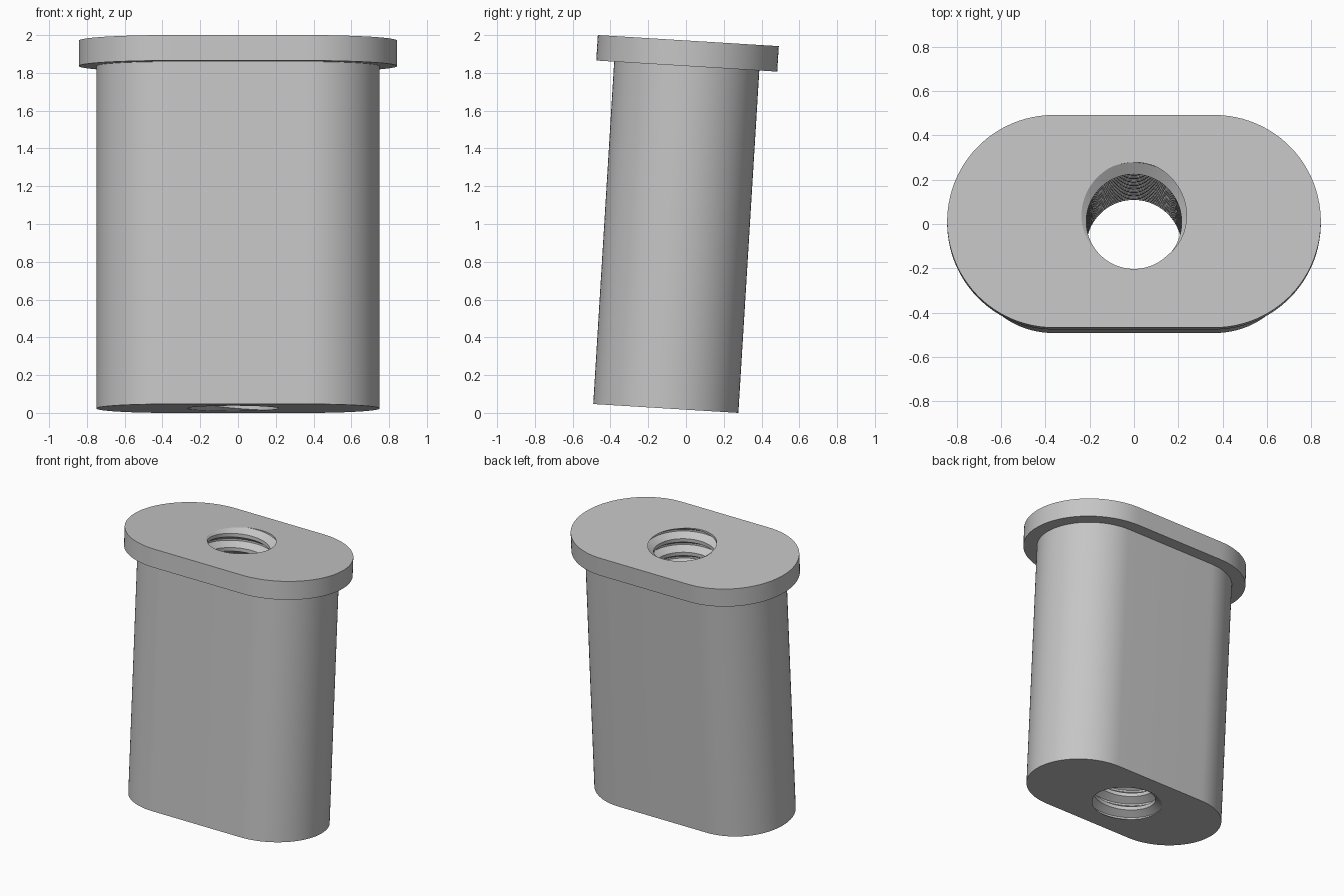
import bpy, bmesh, math
from mathutils import Matrix

if "Cube" in bpy.data.objects:
    bpy.data.objects.remove(bpy.data.objects["Cube"])

N = 96                      # points around every ring
TILT = math.radians(3.5)    # whole part leans toward +y
L = 1.951                   # length along its own axis
FLANGE = 0.135              # flange thickness
PITCH = L / 18.75
R_MINOR, R_MAJOR = 0.215, 0.266
TAU = 2 * math.pi


def slot(z, half_len, r):
    """Stadium-shaped ring: two half circles joined by straight sides."""
    n, pts = N // 2, []
    for side in (1, -1):
        for i in range(n):
            a = -math.pi / 2 + math.pi * i / (n - 1) + (0 if side == 1 else math.pi)
            pts.append((side * half_len + r * math.cos(a), r * math.sin(a), z))
    return pts


def thread_point(a, z):
    """Point on the V thread, with flat crests and roots."""
    u = (z / PITCH - a / TAU) % 1.0
    depth = min(1, max(0, (0.375 - abs(u - 0.5)) / 0.3125))
    r = R_MINOR + (R_MAJOR - R_MINOR) * depth
    return (r * math.cos(a), r * math.sin(a), z)


def loft(bm, rings, closed):
    rows = [[bm.verts.new(p) for p in ring] for ring in rings]
    for lo, hi in zip(rows, rows[1:]):
        n = len(lo)
        for i in range(n if closed else n - 1):
            j = (i + 1) % n
            bm.faces.new((lo[i], lo[j], hi[j], hi[i]))


bm = bmesh.new()
angles = [-math.pi / 2 + TAU * (i + 0.5) / N for i in range(N + 1)]

# outside: bottom face, slot body, flange and top face
loft(bm, [
    [thread_point(a, 0) for a in angles[:N]],
    slot(0, 0.365, 0.385),
    slot(L - FLANGE, 0.365, 0.385),
    slot(L - FLANGE, 0.362, 0.48),
    slot(L, 0.362, 0.48),
    [thread_point(a, L) for a in angles[:N]],
], True)

# threaded bore: helical rows trimmed at both end faces
rows = []
for k in range(-2, 21):
    for u in (0.125, 0.4375, 0.5625, 0.875):
        rows.append([thread_point(a, min(L, max(0, PITCH * (k + u + a / TAU))))
                     for a in angles])
loft(bm, rows, False)

bmesh.ops.remove_doubles(bm, verts=bm.verts, dist=1e-5)
bmesh.ops.recalc_face_normals(bm, faces=bm.faces)

# lean the part, stand it on z = 0 and centre it
bm.transform(Matrix.Rotation(-TILT, 4, 'X'))
ys = [v.co.y for v in bm.verts]
zs = [v.co.z for v in bm.verts]
bm.transform(Matrix.Translation((0, -(min(ys) + max(ys)) / 2, -min(zs))))

mesh = bpy.data.meshes.new("threaded_slot_bushing")
bm.to_mesh(mesh)
bm.free()
obj = bpy.data.objects.new("threaded_slot_bushing", mesh)
bpy.context.collection.objects.link(obj)

grey = bpy.data.materials.new("plain grey")
grey.diffuse_color = (0.56, 0.56, 0.56, 1)
grey.use_nodes = True
grey.node_tree.nodes["Principled BSDF"].inputs["Base Color"].default_value = grey.diffuse_color
mesh.materials.append(grey)

bpy.context.view_layer.objects.active = obj
obj.select_set(True)
bpy.ops.object.shade_smooth_by_angle(angle=math.radians(30))
